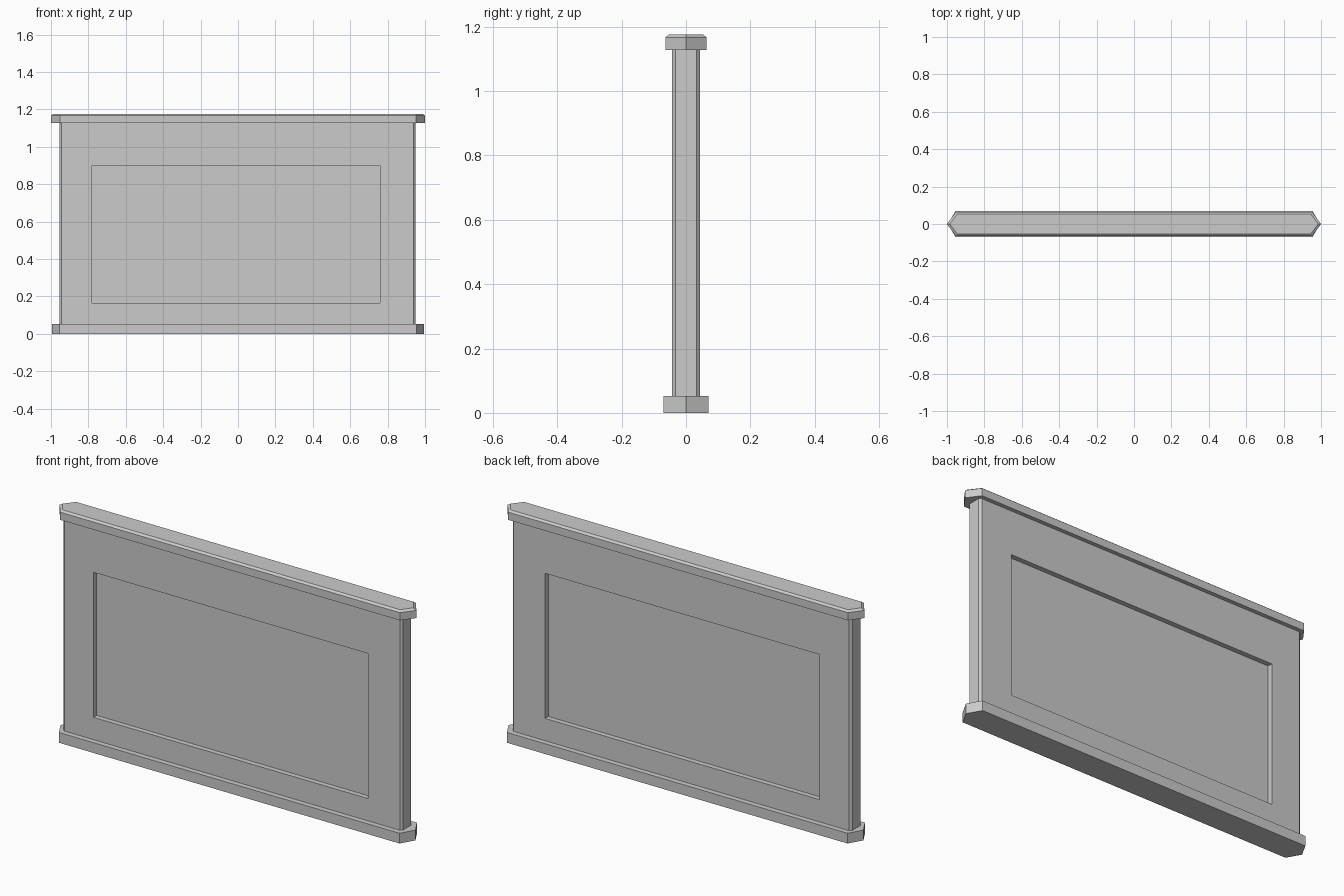
import bpy
import bmesh

cube = bpy.data.objects.get("Cube")
if cube:
    bpy.data.objects.remove(cube, do_unlink=True)

# Single stone colour
stone = bpy.data.materials.new("light grey stone")
stone.use_nodes = True
colour = (0.6, 0.6, 0.6, 1)
stone.diffuse_color = colour
stone.node_tree.nodes["Principled BSDF"].inputs["Base Color"].default_value = colour


def finish(bm, name):
    bmesh.ops.recalc_face_normals(bm, faces=bm.faces)
    mesh = bpy.data.meshes.new(name)
    bm.to_mesh(mesh)
    bm.free()
    mesh.materials.append(stone)
    obj = bpy.data.objects.new(name, mesh)
    bpy.context.collection.objects.link(obj)
    return obj


def stack(layers):
    """Loft matching plan outlines, given as (outline, height) pairs."""
    bm = bmesh.new()
    rings = [[bm.verts.new((x, y, z)) for x, y in plan] for plan, z in layers]
    count = len(rings[0])
    for low, high in zip(rings, rings[1:]):
        for i in range(count):
            j = (i + 1) % count
            bm.faces.new((low[i], low[j], high[j], high[i]))
    bm.faces.new(rings[0][::-1])
    bm.faces.new(rings[-1])
    bm.normal_update()
    return bm


def pointed(tip, corner, half):
    """Long hexagon with a point at each end."""
    return [(-tip, 0), (-corner, -half), (corner, -half),
            (tip, 0), (corner, half), (-corner, half)]


def chamfered(left, right, half, cut):
    """Rectangle with cut corners."""
    return [(left + cut, -half), (right - cut, -half), (right, cut - half),
            (right, half - cut), (right - cut, half), (left + cut, half),
            (left, half - cut), (left, cut - half)]


# Wall with a sunken panel on the front and the back
plan = chamfered(-0.955, 0.948, 0.043, 0.011)
wall = stack([(plan, 0.04), (plan, 1.14)])
for face in [f for f in wall.faces if abs(f.normal.y) > 0.99]:
    middle = face.calc_center_median()
    bmesh.ops.inset_region(wall, faces=[face], thickness=0.1)
    for v in face.verts:
        v.co.x = 0.76 if v.co.x > middle.x else -0.78
        v.co.z = 0.9 if v.co.z > middle.z else 0.165
    # Duplicate the rim inward to form the recess walls
    inner = bmesh.ops.extrude_discrete_faces(wall, faces=[face])["faces"][0]
    for v in inner.verts:
        v.co.y *= 0.4
finish(wall, "wall_panel")

# Base plinth
plan = pointed(0.995, 0.955, 0.07)
finish(stack([(plan, 0), (plan, 0.052)]), "base_plinth")

# Coping with a chamfered upper edge
plan = pointed(1.0, 0.953, 0.064)
coping = stack([(plan, 1.128), (plan, 1.167),
                (pointed(0.985, 0.945, 0.053), 1.176)])
finish(coping, "top_coping")
